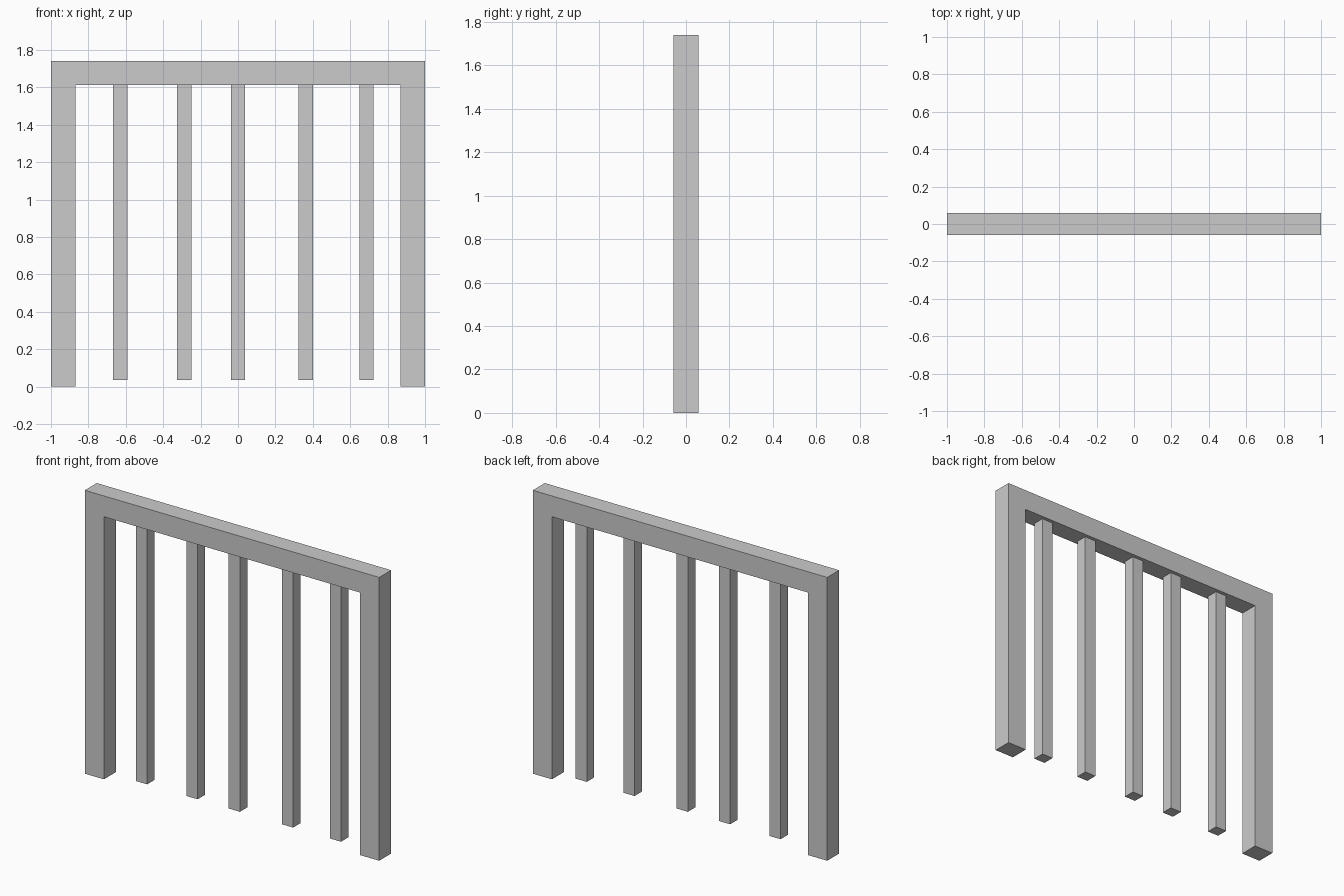
import bpy, bmesh

if "Cube" in bpy.data.objects:
    bpy.data.objects.remove(bpy.data.objects["Cube"])

W, H, T, D = 1.0, 1.74, 0.13, 0.116   # half width, height, member thickness, depth
UNDER = 1.612                         # underside of the top rail


def extruded(name, outline, depth):
    """Extrude a closed xz outline along y, centred on y = 0."""
    bm = bmesh.new()
    face = bm.faces.new([bm.verts.new((x, -depth / 2, z)) for x, z in outline])
    new = bmesh.ops.extrude_face_region(bm, geom=[face], use_keep_orig=True)
    verts = [g for g in new["geom"] if isinstance(g, bmesh.types.BMVert)]
    bmesh.ops.translate(bm, verts=verts, vec=(0, depth, 0))
    bmesh.ops.recalc_face_normals(bm, faces=bm.faces)
    mesh = bpy.data.meshes.new(name)
    bm.to_mesh(mesh)
    bm.free()
    obj = bpy.data.objects.new(name, mesh)
    bpy.context.collection.objects.link(obj)
    return obj


# One-piece frame: two posts and the top rail
extruded("frame", [(-W, 0), (-W + T, 0), (-W + T, UNDER), (W - T, UNDER),
                   (W - T, 0), (W, 0), (W, H), (-W, H)], D)

# Unevenly spaced hanging bars
BAR, BOTTOM = 0.076, 0.035
for i, x in enumerate((-0.63, -0.287, 0.0, 0.362, 0.687), 1):
    l, r = x - BAR / 2, x + BAR / 2
    extruded(f"bar_{i}", [(l, BOTTOM), (r, BOTTOM), (r, UNDER), (l, UNDER)], 0.072)
